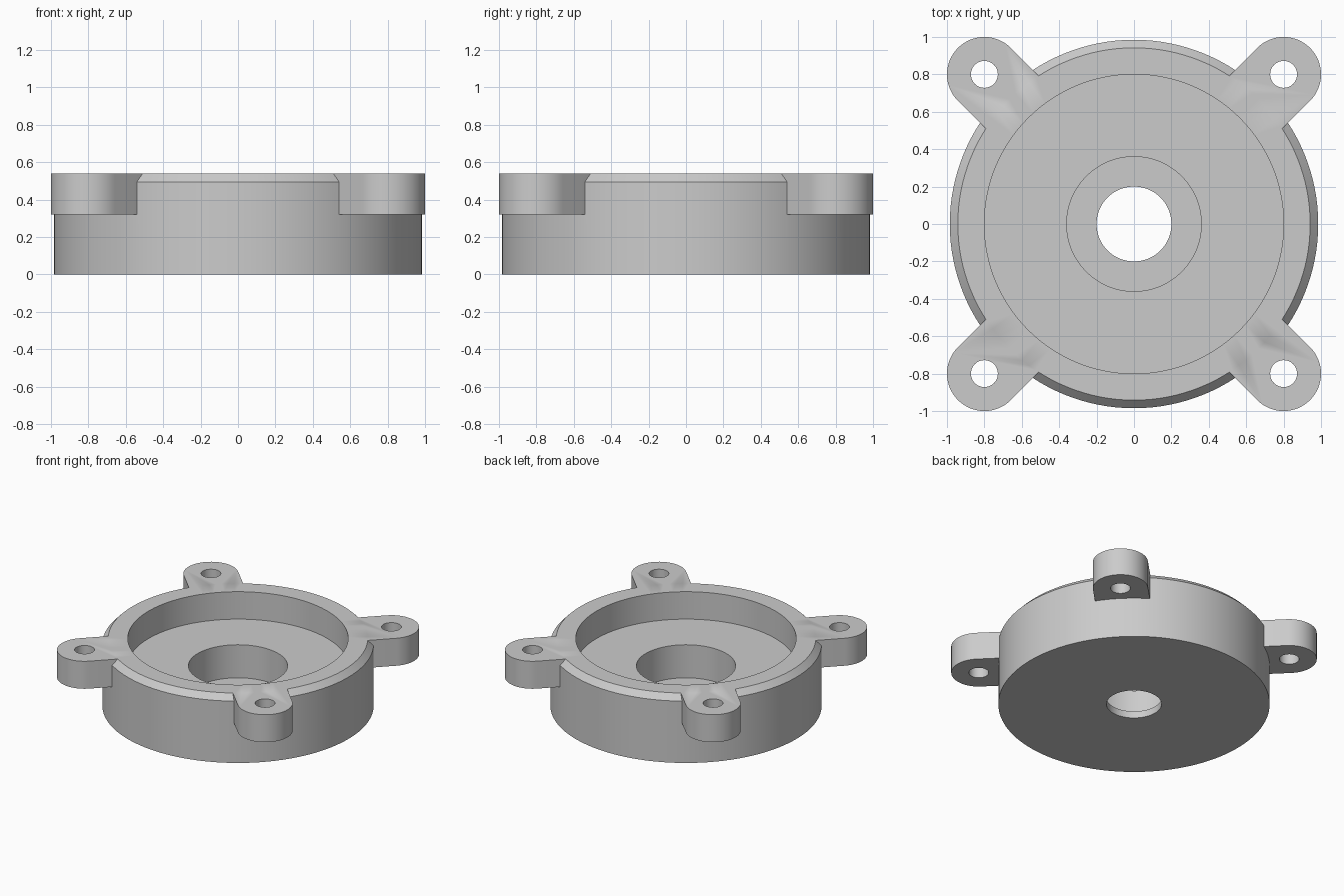
import bpy, bmesh, math
from mathutils import Matrix, Vector

cube = bpy.data.objects.get("Cube")
if cube:
    bpy.data.objects.remove(cube, do_unlink=True)

HEIGHT, LUG_BASE, FLOOR = 0.54, 0.32, 0.055
LUG_POS, LUG_R, HOLE_R = 0.8, 0.2, 0.072

grey = bpy.data.materials.new("light grey")
grey.use_nodes = True
colour = (0.6, 0.6, 0.6, 1)
grey.diffuse_color = colour
grey.node_tree.nodes["Principled BSDF"].inputs["Base Color"].default_value = colour


def finish(bm, name):
    bmesh.ops.recalc_face_normals(bm, faces=bm.faces)
    mesh = bpy.data.meshes.new(name)
    bm.to_mesh(mesh)
    bm.free()
    mesh.materials.append(grey)
    obj = bpy.data.objects.new(name, mesh)
    bpy.context.collection.objects.link(obj)
    return obj


def lathe(name, profile, steps=128):
    """Spin a closed (radius, z) profile around z."""
    bm = bmesh.new()
    rings = []
    for i in range(steps):
        a = math.tau * i / steps
        rings.append([bm.verts.new((r * math.cos(a), r * math.sin(a), z)) for r, z in profile])
    n = len(profile)
    for i in range(steps):
        here, there = rings[i], rings[(i + 1) % steps]
        for j in range(n):
            k = (j + 1) % n
            bm.faces.new((here[j], there[j], there[k], here[k]))
    return finish(bm, name)


def prism(name, outline, low, high, angle):
    """Extrude an outline upward, turned about z."""
    bm = bmesh.new()
    face = bm.faces.new([bm.verts.new((x, y, low)) for x, y in outline])
    top = bmesh.ops.extrude_face_region(bm, geom=[face])["geom"]
    verts = [v for v in top if isinstance(v, bmesh.types.BMVert)]
    bmesh.ops.translate(bm, verts=verts, vec=Vector((0, 0, high - low)))
    bmesh.ops.rotate(bm, verts=bm.verts, cent=(0, 0, 0), matrix=Matrix.Rotation(angle, 3, "Z"))
    return finish(bm, name)


def arc(cx, radius, start, sweep, count):
    return [(cx + radius * math.cos(start + sweep * i / count),
             radius * math.sin(start + sweep * i / count)) for i in range(count)]


def combine(target, other, operation):
    mod = target.modifiers.new(operation.lower(), "BOOLEAN")
    mod.operation, mod.solver, mod.object = operation, "EXACT", other
    bpy.context.view_layer.objects.active = target
    bpy.ops.object.modifier_apply(modifier=mod.name)
    bpy.data.objects.remove(other, do_unlink=True)


# Round housing: chamfered rim, wide recess, deep counterbore, through hole
housing = lathe("flanged_housing", [
    (0.2, 0), (0.985, 0), (0.985, HEIGHT - 0.045), (0.942, HEIGHT),
    (0.8, HEIGHT), (0.8, LUG_BASE), (0.36, LUG_BASE), (0.36, FLOOR), (0.2, FLOOR)])

# Four rounded mounting lugs on the diagonals, each with a screw hole
reach = LUG_POS * math.sqrt(2)
lug_outline = [(0.87, LUG_R), (0.87, -LUG_R)] + arc(reach, LUG_R, -math.pi / 2, math.pi, 32)
lug_outline.append((reach, LUG_R))
for i in range(4):
    turn = math.pi / 4 + i * math.pi / 2
    lug = prism("mounting_lug", lug_outline, LUG_BASE, HEIGHT, turn)
    hole = prism("screw_hole", arc(reach, HOLE_R, 0, math.tau, 40), LUG_BASE - 0.1, HEIGHT + 0.1, turn)
    combine(lug, hole, "DIFFERENCE")
    combine(housing, lug, "UNION")

bpy.ops.object.select_all(action="DESELECT")
housing.select_set(True)
bpy.context.view_layer.objects.active = housing
bpy.ops.object.shade_smooth_by_angle(angle=math.radians(30))
